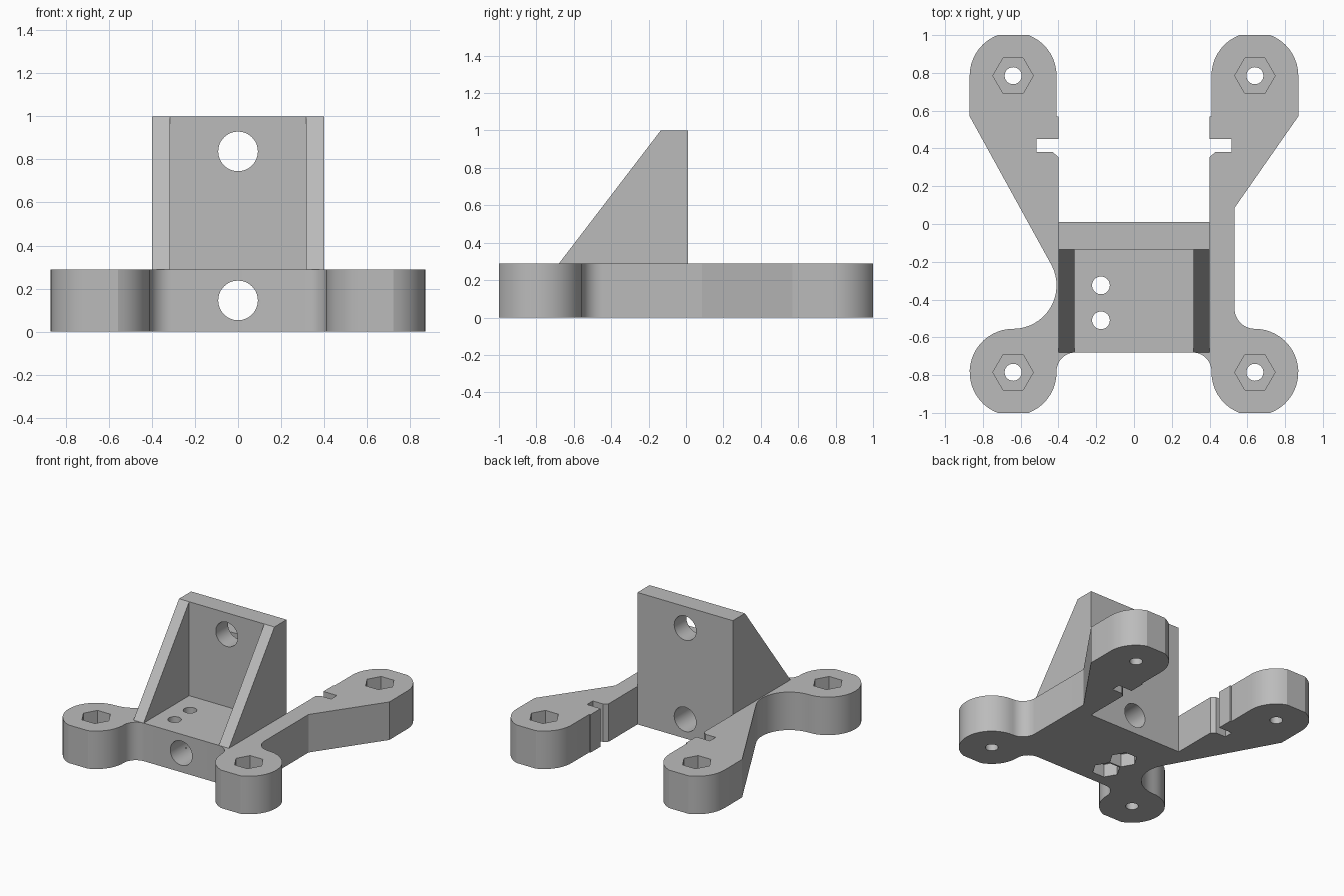
import bpy, bmesh
from math import radians, sin, cos, asin, degrees
from mathutils import Matrix, Vector

cube = bpy.data.objects.get("Cube")
if cube:
    bpy.data.objects.remove(cube, do_unlink=True)

BASE_H, BLOCK_X, BACK_Y, FRONT_Y = 0.288, 0.4, 0.01, -0.68
PLATE_Y, TOP = -0.135, 1.0
LOBE_X, LOBE_Y, LOBE_R = 0.64, 0.785, 0.23

grey = bpy.data.materials.new("plain grey")
grey.use_nodes = True
grey.diffuse_color = (0.5, 0.5, 0.5, 1)
grey.node_tree.nodes["Principled BSDF"].inputs["Base Color"].default_value = (0.5, 0.5, 0.5, 1)


def extrude(name, points, direction):
    """Closed prism from a loop of 3D points pushed along a direction."""
    bm = bmesh.new()
    face = bm.faces.new([bm.verts.new(p) for p in points])
    moved = bmesh.ops.extrude_face_region(bm, geom=[face])["geom"]
    bmesh.ops.translate(bm, vec=Vector(direction),
                        verts=[v for v in moved if isinstance(v, bmesh.types.BMVert)])
    bmesh.ops.recalc_face_normals(bm, faces=bm.faces)
    mesh = bpy.data.meshes.new(name)
    bm.to_mesh(mesh)
    bm.free()
    obj = bpy.data.objects.new(name, mesh)
    bpy.context.collection.objects.link(obj)
    mesh.materials.append(grey)
    return obj


def cut(target, centre, radius, depth, sides, along_y=False):
    """Subtract a round or hexagonal bore that starts at centre."""
    ring = [Vector((cos(radians(360 * i / sides)), sin(radians(360 * i / sides)), 0)) * radius
            for i in range(sides)]
    direction = Vector((0, 0, depth))
    if along_y:
        turn = Matrix.Rotation(radians(-90), 3, "X")
        ring = [turn @ p for p in ring]
        direction = turn @ direction
    cutter = extrude("cutter", [p + Vector(centre) for p in ring], direction)
    cutter.hide_render = True
    mod = target.modifiers.new("bore", "BOOLEAN")
    mod.operation, mod.solver, mod.object = "DIFFERENCE", "EXACT", cutter
    bpy.context.view_layer.update()
    result = bpy.data.meshes.new_from_object(
        target.evaluated_get(bpy.context.evaluated_depsgraph_get()))
    target.modifiers.clear()
    target.data = result
    bpy.data.objects.remove(cutter, do_unlink=True)


def arc(cx, cy, r, start, end):
    steps = max(4, int(abs(end - start) / 7))
    angles = [radians(start + (end - start) * i / steps) for i in range(steps + 1)]
    return [(cx + r * cos(a), cy + r * sin(a)) for a in angles]


# Outline of the base: block, two straight arms and four rounded feet
clip = degrees(asin((1 - LOBE_Y) / LOBE_R))


def back_lobe(x):
    return arc(x, LOBE_Y, LOBE_R, 0, clip) + arc(x, LOBE_Y, LOBE_R, 180 - clip, 180)


def front_lobe(x, start, end):
    return (arc(x, -LOBE_Y, LOBE_R, start, 180 + clip)
            + arc(x, -LOBE_Y, LOBE_R, 360 - clip, end))


inner = [(0.41, 0.57), (BLOCK_X, 0.57), (BLOCK_X, 0.45), (0.515, 0.45),
         (0.515, 0.38), (0.43, 0.38), (BLOCK_X, 0.355), (BLOCK_X, BACK_Y)]
outline = arc(0.31, FRONT_Y - 0.1, 0.1, 90, 0)
outline += front_lobe(LOBE_X, 180, 450)
outline += arc(LOBE_X, -0.447, 0.108, 270, 180)
outline += [(0.532, 0.085), (0.87, 0.57)]
outline += back_lobe(LOBE_X) + inner
outline += [(-x, y) for x, y in reversed(inner)]
outline += back_lobe(-LOBE_X) + [(-0.87, 0.57)]
outline += arc(-LOBE_X, -0.325, LOBE_R, 28, -90)
outline += front_lobe(-LOBE_X, 90, 360)
outline += arc(-0.31, FRONT_Y - 0.1, 0.1, 180, 90)

# Drop repeated points where arcs meet
loop = []
for p in outline:
    if not loop or (Vector(p) - Vector(loop[-1])).length > 1e-3:
        loop.append(p)
base = extrude("base", [(x, y, 0) for x, y in loop], (0, 0, BASE_H))

# Screw holes with hexagonal nut pockets on top of each foot
for sx in (-1, 1):
    for sy in (-1, 1):
        x, y = sx * LOBE_X, sy * LOBE_Y
        cut(base, (x, y, -0.1), 0.045, 0.6, 32)
        cut(base, (x, y, BASE_H - 0.12), 0.107, 0.3, 6)

# Two screw holes in the block with nut pockets underneath
for y in (-0.325, -0.51):
    cut(base, (-0.175, y, -0.1), 0.047, 0.6, 32)
    cut(base, (-0.175, y, -0.1), 0.1, 0.2, 6)

# Large bore through the block
cut(base, (0, -0.9, 0.145), 0.092, 1.2, 48, True)

# Upright plate with its bore
plate = extrude("back_plate",
                [(-BLOCK_X, y, z) for y, z in ((PLATE_Y, BASE_H), (BACK_Y, BASE_H),
                                               (BACK_Y, TOP), (PLATE_Y, TOP))],
                (2 * BLOCK_X, 0, 0))
cut(plate, (0, -0.5, 0.837), 0.092, 1, 48, True)

# Triangular side gussets
parts = [base, plate]
for name, x in (("right_gusset", -BLOCK_X), ("left_gusset", BLOCK_X - 0.085)):
    parts.append(extrude(name, [(x, FRONT_Y, BASE_H), (x, PLATE_Y, BASE_H), (x, PLATE_Y, TOP)],
                         (0.085, 0, 0)))

# Smooth the round walls and keep the edges crisp
bpy.ops.object.select_all(action="DESELECT")
for part in parts:
    part.select_set(True)
bpy.context.view_layer.objects.active = base
bpy.ops.object.shade_smooth_by_angle(angle=radians(20))
